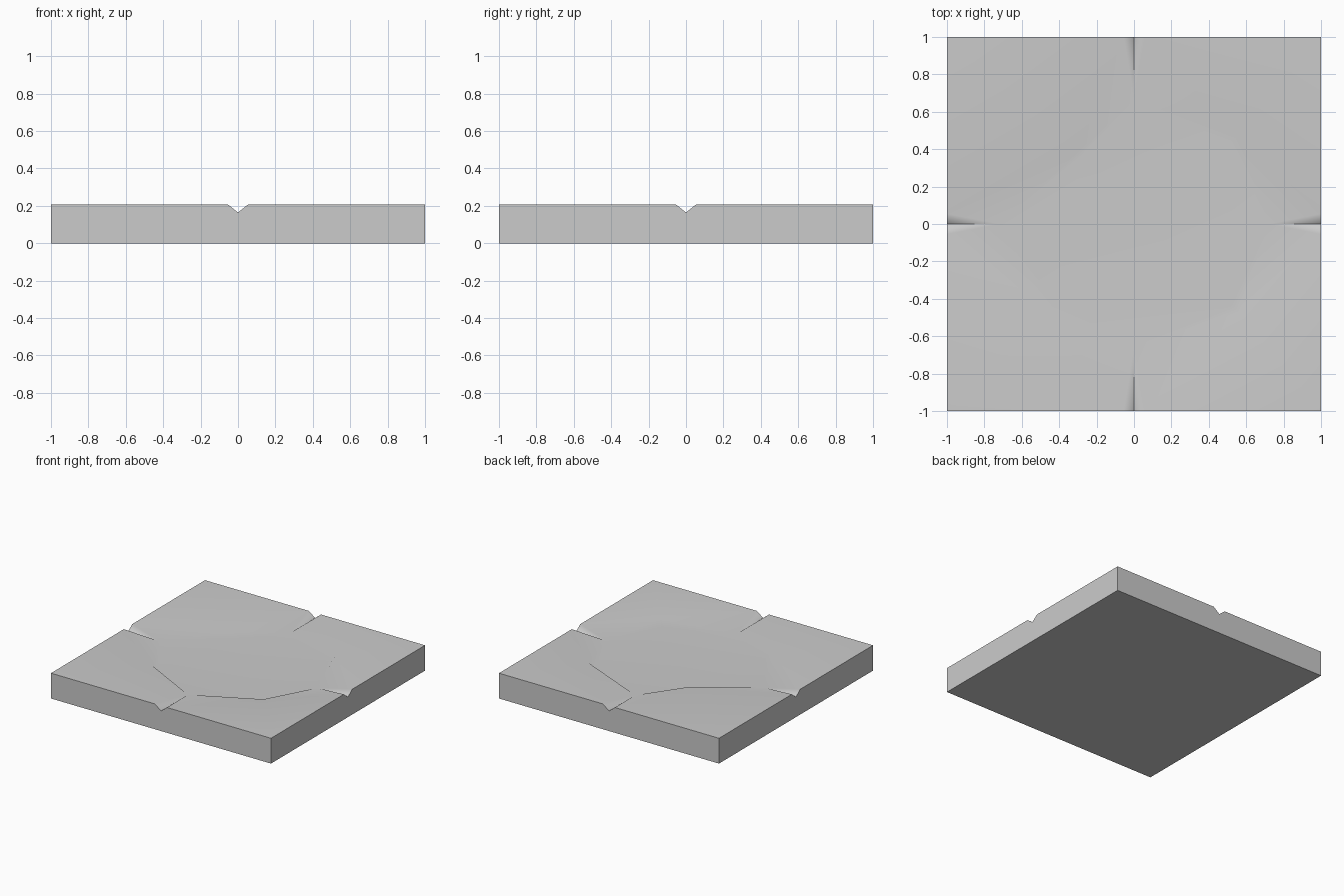
import bpy, bmesh, math
from mathutils import Vector

cube = bpy.data.objects.get("Cube")
if cube:
    bpy.data.objects.remove(cube, do_unlink=True)

TOP, FLOOR = 0.208, 0.165
SHOULDER = 0.055

stone = bpy.data.materials.new("plain grey")
stone.use_nodes = True
grey = (0.6, 0.6, 0.6, 1)
stone.diffuse_color = grey
stone.node_tree.nodes["Principled BSDF"].inputs["Base Color"].default_value = grey

bm = bmesh.new()
cache = {}


def vert(x, y, z):
    key = (round(x, 3), round(y, 3), round(z, 3))
    if key not in cache:
        cache[key] = bm.verts.new(key)
    return cache[key]


def face(*points):
    f = bm.faces.new([vert(*p) for p in points])
    f.smooth = True


# rim corner of the basin in each quadrant, counter-clockwise
corners = [(0.555, 0.47), (-0.3, 0.385), (-0.455, -0.46), (0.56, -0.47)]
reach = [0.72, 0.66, 0.715, 0.65]
axes = [Vector((1, 0, 0)), Vector((0, 1, 0)), Vector((-1, 0, 0)), Vector((0, -1, 0))]
low, high = Vector((0, 0, FLOOR)), Vector((0, 0, TOP))
floor_ring, base = [], []

for i in range(4):
    j = (i + 1) % 4
    a, b = axes[i], axes[j]
    mouth_a, mouth_b = a + low, b + low
    end_a, end_b = a * reach[i] + low, b * reach[j] + low
    side_a, side_b = a + b * SHOULDER + high, b + a * SHOULDER + high
    corner = a + b + high
    rim = Vector((*corners[i], TOP))
    foot = Vector((rim.x * 0.935, rim.y * 0.935, FLOOR))
    # raised bank with half a channel at each end
    face(mouth_a, side_a, end_a)
    face(side_a, rim, end_a)
    face(side_a, corner, rim)
    face(corner, side_b, rim)
    face(side_b, end_b, rim)
    face(side_b, mouth_b, end_b)
    # sloping basin wall, fading out where the channels run in
    face(end_a, rim, foot)
    face(rim, end_b, foot)
    # outer side walls
    face(a, a + b, corner, side_a, mouth_a)
    face(a + b, b, mouth_b, side_b, corner)
    floor_ring += [end_a, foot]
    base += [a, a + b]

# basin floor and underside
face(*floor_ring)
face(*reversed(base))
bmesh.ops.recalc_face_normals(bm, faces=bm.faces)

# keep the box edges and channel bottoms sharp
for e in bm.edges:
    e.smooth = e.calc_face_angle(0) < math.radians(60)

mesh = bpy.data.meshes.new("basin_tile")
bm.to_mesh(mesh)
bm.free()
mesh.materials.append(stone)
tile = bpy.data.objects.new("basin_tile", mesh)
bpy.context.collection.objects.link(tile)

# let the large flat faces lead the shading
weighted = tile.modifiers.new("flat_shading", 'WEIGHTED_NORMAL')
weighted.mode = 'FACE_AREA'
weighted.keep_sharp = True
